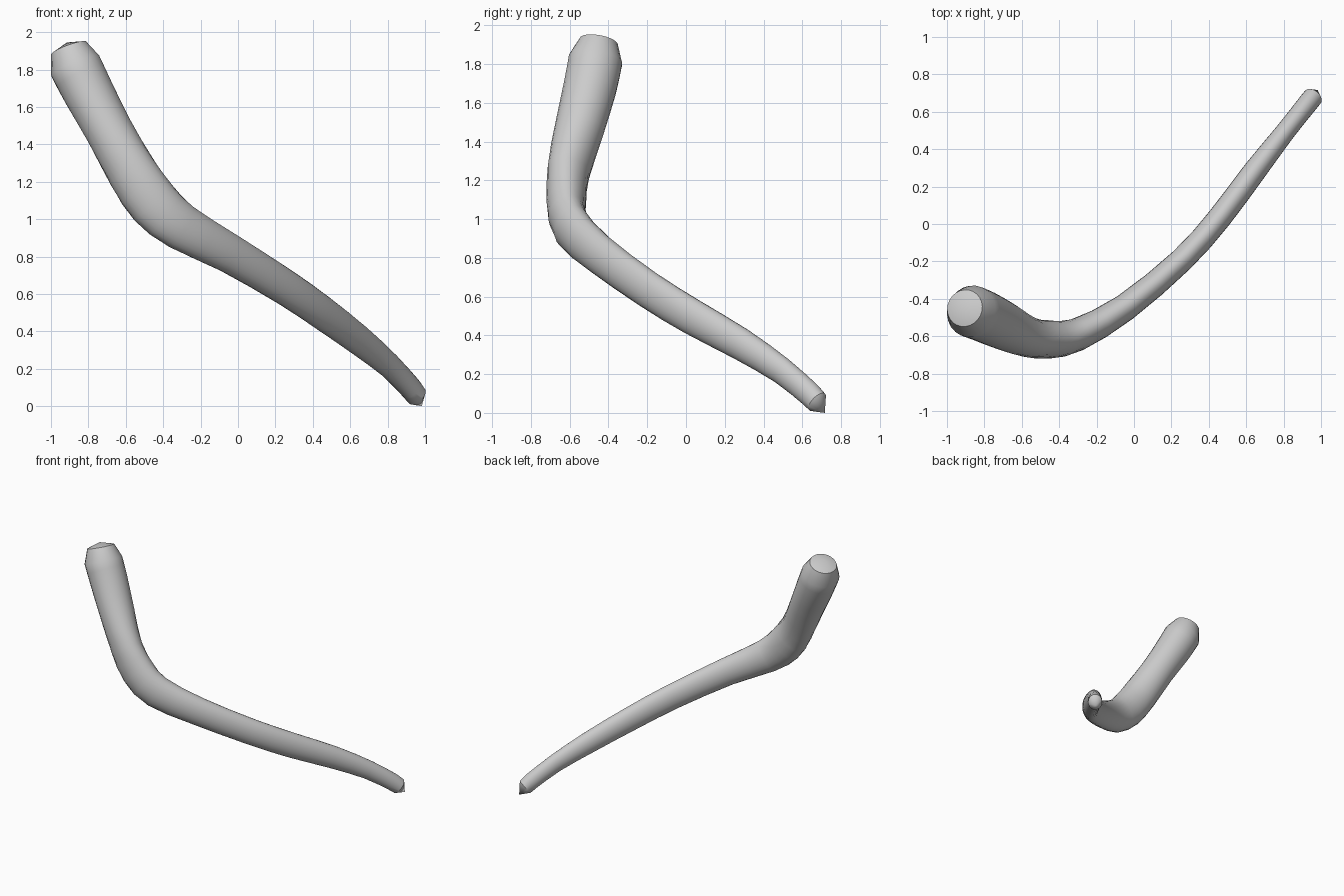
import bpy
import bmesh
import math
from mathutils import Vector

cube = bpy.data.objects.get("Cube")
if cube:
    bpy.data.objects.remove(cube, do_unlink=True)

SIDES = 24
UP = Vector((0, 0, 1))

# Main tube sections: x, y, z, sideways radius, upward radius
SECTIONS = [
    (-.87, -.467, 1.82, .14, .14),
    (-.8, -.495, 1.68, .138, .136),
    (-.69, -.548, 1.475, .128, .128),
    (-.565, -.605, 1.25, .108, .135),
    (-.45, -.617, 1.085, .102, .138),
    (-.305, -.592, .96, .088, .127),
    (-.05, -.448, .82, .073, .107),
    (.255, -.193, .635, .065, .098),
    (.455, .03, .497, .064, .094),
    (.645, .283, .355, .062, .084),
    (.81, .495, .217, .053, .07),
    (.925, .64, .095, .054, .064),
]
# Narrowed rims closing each end
TOP_RIM = (-.905, -.45, 1.915, .1, .1)
TIP_RIM = (.955, .677, .056, .054, .06)
TOP_POINT = (-.915, -.45, 1.945)
TIP_POINT = (.982, .716, 0)


def halfway(a, b, c, d):
    """Smooth midpoint between sections b and c."""
    return tuple((9 * (q + r) - p - s) / 16 for p, q, r, s in zip(a, b, c, d))


def refine(sections):
    out = []
    last = len(sections) - 1
    for i in range(last):
        around = [sections[min(max(i + k, 0), last)] for k in (-1, 0, 1, 2)]
        out += [sections[i], halfway(*around)]
    return out + [sections[last]]


def add_ring(bm, section, tangent):
    side = tangent.cross(UP).normalized()
    up = side.cross(tangent).normalized()
    centre = Vector(section[:3])
    verts = []
    for k in range(SIDES):
        a = math.tau * k / SIDES
        verts.append(bm.verts.new(centre + side * math.cos(a) * section[3]
                                  + up * math.sin(a) * section[4]))
    return verts


def add_cap(bm, ring, point):
    apex = bm.verts.new(point)
    for k in range(SIDES):
        bm.faces.new((ring[k], ring[(k + 1) % SIDES], apex))


# Bent tapering branch
path = [TOP_RIM] + refine(SECTIONS) + [TIP_RIM]
centres = [Vector(s[:3]) for s in path]
bm = bmesh.new()
rings = []
for i, section in enumerate(path):
    before = centres[max(i - 1, 0)]
    after = centres[min(i + 1, len(path) - 1)]
    rings.append(add_ring(bm, section, (after - before).normalized()))
for lower, upper in zip(rings, rings[1:]):
    for k in range(SIDES):
        n = (k + 1) % SIDES
        bm.faces.new((lower[k], lower[n], upper[n], upper[k]))

# Shallow cone at the thick end, pointed cone at the tip
add_cap(bm, rings[0], TOP_POINT)
add_cap(bm, rings[-1], TIP_POINT)
bmesh.ops.recalc_face_normals(bm, faces=bm.faces)

mesh = bpy.data.meshes.new("bent_branch")
bm.to_mesh(mesh)
bm.free()
branch = bpy.data.objects.new("bent_branch", mesh)
bpy.context.collection.objects.link(branch)

# Plain grey surface
grey = bpy.data.materials.new("light_grey")
grey.use_nodes = True
color = (.6, .6, .6, 1)
grey.diffuse_color = color
grey.node_tree.nodes["Principled BSDF"].inputs["Base Color"].default_value = color
mesh.materials.append(grey)

bpy.ops.object.select_all(action='DESELECT')
branch.select_set(True)
bpy.context.view_layer.objects.active = branch
bpy.ops.object.shade_smooth_by_angle(angle=math.radians(35))
